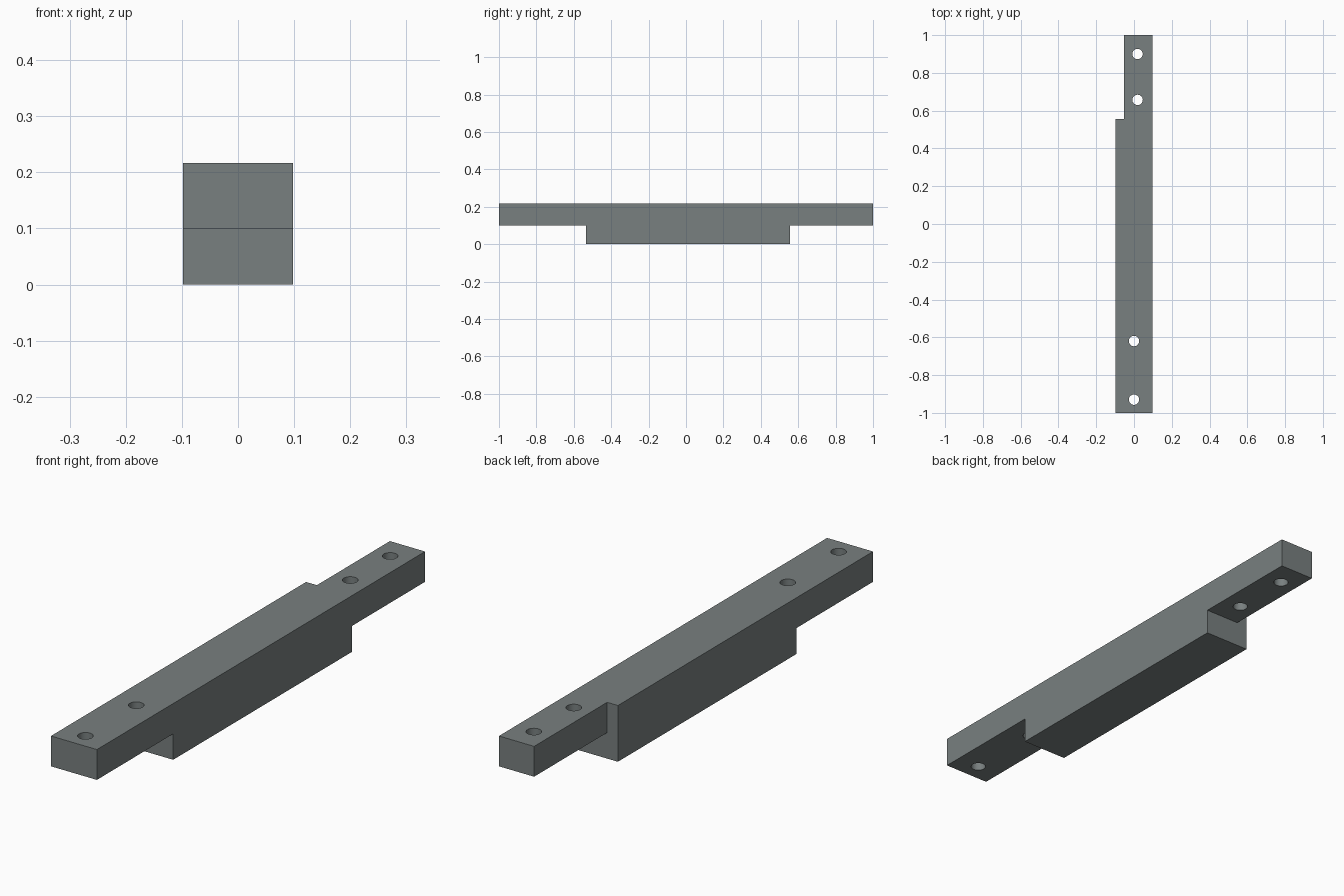
import bpy, bmesh, math

if "Cube" in bpy.data.objects:
    bpy.data.objects.remove(bpy.data.objects["Cube"])

HALF_W, TOP, STEP = 0.098, 0.217, 0.1
FRONT_STEP, BACK_STEP = -0.535, 0.555
NOTCH_X = -0.052
HOLE_R = 0.0275

grey = bpy.data.materials.new("steel grey")
grey.diffuse_color = (0.19, 0.215, 0.215, 1)
grey.use_nodes = True
grey.node_tree.nodes["Principled BSDF"].inputs["Base Color"].default_value = grey.diffuse_color


def prism(name, points, axis_vec):
    """Extrude a closed outline along a vector."""
    bm = bmesh.new()
    face = bm.faces.new([bm.verts.new(p) for p in points])
    ext = bmesh.ops.extrude_face_region(bm, geom=[face])
    moved = [g for g in ext["geom"] if isinstance(g, bmesh.types.BMVert)]
    bmesh.ops.translate(bm, verts=moved, vec=axis_vec)
    bmesh.ops.recalc_face_normals(bm, faces=bm.faces)
    mesh = bpy.data.meshes.new(name)
    bm.to_mesh(mesh)
    bm.free()
    mesh.materials.append(grey)
    obj = bpy.data.objects.new(name, mesh)
    bpy.context.collection.objects.link(obj)
    return obj


def cut(target, cutter):
    """Subtract a cutter from the target and remove the cutter."""
    mod = target.modifiers.new("cut", "BOOLEAN")
    mod.operation = "DIFFERENCE"
    mod.solver = "EXACT"
    mod.object = cutter
    bpy.context.view_layer.objects.active = target
    bpy.ops.object.modifier_apply(modifier=mod.name)
    bpy.data.objects.remove(cutter, do_unlink=True)


# Bar with a deeper middle, extruded from its side profile
side = [(-1, STEP), (FRONT_STEP, STEP), (FRONT_STEP, 0), (BACK_STEP, 0),
        (BACK_STEP, STEP), (1, STEP), (1, TOP), (-1, TOP)]
bar = prism("mounting_bar", [(-HALF_W, y, z) for y, z in side], (2 * HALF_W, 0, 0))

# Side notch that narrows the back end
notch = [(-0.2, BACK_STEP), (NOTCH_X, BACK_STEP), (NOTCH_X, 1.1), (-0.2, 1.1)]
cut(bar, prism("notch_cutter", [(x, y, -0.1) for x, y in notch], (0, 0, 0.5)))

# Two bolt holes through each end
for hx, hy in [(0, -0.93), (0, -0.62), (0.019, 0.657), (0.019, 0.9)]:
    ring = [(hx + HOLE_R * math.cos(a), hy + HOLE_R * math.sin(a), -0.1)
            for a in (2 * math.pi * i / 32 for i in range(32))]
    cut(bar, prism("hole_cutter", ring, (0, 0, 0.5)))

# Smooth hole walls, sharp bar edges
bar.select_set(True)
bpy.context.view_layer.objects.active = bar
bpy.ops.object.shade_smooth_by_angle(angle=math.radians(30))
